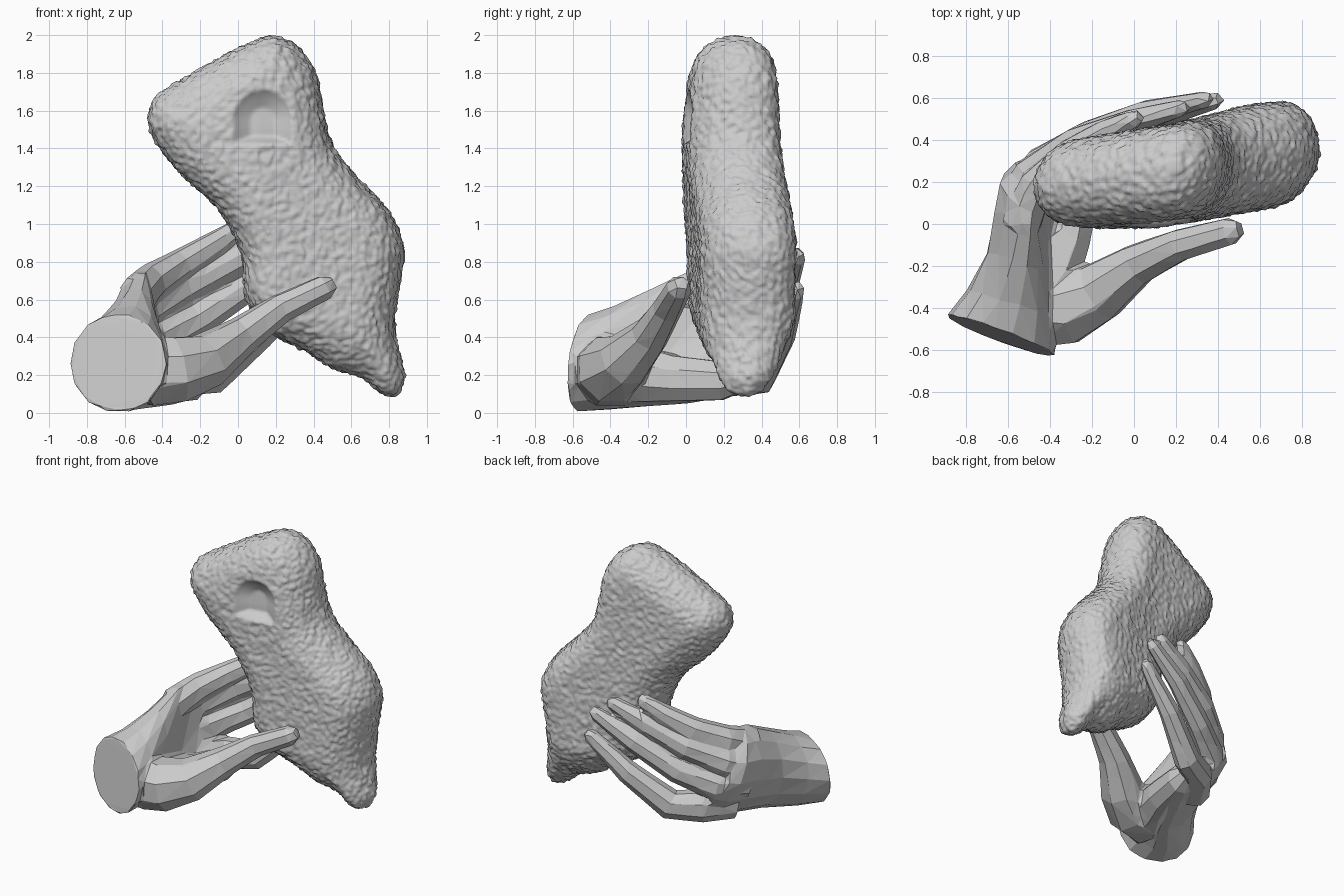
import bpy, bmesh, math
from mathutils import Vector, noise

if "Cube" in bpy.data.objects:
    bpy.data.objects.remove(bpy.data.objects["Cube"])


def new_object(name, bm):
    me = bpy.data.meshes.new(name)
    bm.to_mesh(me)
    bm.free()
    ob = bpy.data.objects.new(name, me)
    bpy.context.collection.objects.link(ob)
    return ob


def apply_all(ob):
    bpy.context.view_layer.objects.active = ob
    for m in list(ob.modifiers):
        bpy.ops.object.modifier_apply(modifier=m.name)


def loft(bm, rings):
    vs = [[bm.verts.new(p) for p in r] for r in rings]
    n = len(vs[0])
    faces = []
    for a, b in zip(vs, vs[1:]):
        for i in range(n):
            faces.append(bm.faces.new((a[i], a[(i + 1) % n], b[(i + 1) % n], b[i])))
    faces += [bm.faces.new(vs[0]), bm.faces.new(vs[-1])]
    bmesh.ops.recalc_face_normals(bm, faces=faces)


def digit(bm, path, radii, flat=1.0, sides=8):
    pts = [Vector(p) for p in path]
    # rounded fingertip
    end = (pts[-1] - pts[-2]).normalized()
    pts.append(pts[-1] + end * radii[-1] * 0.75)
    radii = list(radii) + [radii[-1] * 0.6]
    rings = []
    for i, p in enumerate(pts):
        t = (pts[min(i + 1, len(pts) - 1)] - pts[max(i - 1, 0)]).normalized()
        u = t.cross(Vector((0, 0, 1))).normalized()
        v = u.cross(t)
        ring = []
        for k in range(sides):
            a = 2 * math.pi * (k + 0.5) / sides
            ring.append(p + radii[i] * (u * math.cos(a) * flat + v * math.sin(a)))
        rings.append(ring)
    loft(bm, rings)


# Hand: palm sections as centre, thickness axis, width axis, bow
sections = [
    ((-.635, -.535, .262), (.26, -.095, 0), (0, .03, .262), (0, 0, 0)),
    ((-.59, -.40, .29), (.21, -.08, 0), (0, .03, .28), (0, 0, 0)),
    ((-.49, -.2, .345), (.15, -.06, 0), (-.05, .03, .32), (-.06, 0, 0)),
    ((-.42, .0, .395), (.12, -.04, 0), (-.09, 0, .355), (-.12, .03, 0)),
    ((-.40, .13, .42), (.10, -.06, 0), (-.12, -.07, .34), (-.12, .05, 0)),
    ((-.37, .20, .43), (.07, -.06, 0), (-.12, -.09, .30), (-.12, .04, 0)),
]
hand_bm = bmesh.new()
rings = []
for c, a, b, bow in sections:
    c, a, b, bow = map(Vector, (c, a, b, bow))
    rings.append([c + a * math.cos(t) + b * math.sin(t) + bow * math.cos(t) ** 2
                  for t in (2 * math.pi * k / 14 for k in range(14))])
loft(hand_bm, rings)

# little, ring, middle and index fingers, lower palm edge, thumb
digits = [
    ([(-.54, .0, .61), (-.46, .19, .69), (-.3, .34, .785), (-.13, .44, .885),
      (0, .50, .975)], (.12, .105, .088, .076, .055), .85),
    ([(-.56, .05, .5), (-.49, .24, .55), (-.28, .39, .665), (0, .49, .81),
      (.22, .55, .92)], (.13, .11, .092, .08, .055), .8),
    ([(-.54, .08, .36), (-.44, .285, .385), (-.22, .42, .49), (.06, .53, .67),
      (.33, .59, .83)], (.13, .115, .095, .08, .055), .8),
    ([(-.45, .1, .21), (-.33, .285, .2), (-.14, .39, .2), (.12, .515, .42),
      (.38, .585, .65)], (.14, .12, .11, .085, .055), .8),
    ([(-.42, -.3, .21), (-.31, -.05, .18), (-.25, .2, .17)], (.17, .13, .11), .9),
    ([(-.47, -.40, .22), (-.32, -.40, .23), (-.16, -.32, .28), (.02, -.19, .41),
      (.22, -.10, .55), (.46, -.035, .665)], (.2, .185, .15, .105, .082, .07), 1),
]
for path, radii, flat in digits:
    digit(hand_bm, path, radii, flat)
hand = new_object("hand", hand_bm)

# Fuse into one skin, then reduce to low-poly facets
m = hand.modifiers.new("fuse", 'REMESH')
m.mode, m.voxel_size = 'VOXEL', .014
m = hand.modifiers.new("soften", 'SMOOTH')
m.factor, m.iterations = .5, 3
apply_all(hand)
m = hand.modifiers.new("facets", 'DECIMATE')
m.ratio = 1000 / (2 * len(hand.data.polygons))
apply_all(hand)
for p in hand.data.polygons:
    p.use_smooth = False

# Textured slab: front outline (x, z)
outline = [(.2, 2.0), (.33, 1.93), (.42, 1.78), (.46, 1.57), (.51, 1.4), (.65, 1.23),
           (.8, 1.07), (.875, .9), (.87, .75), (.84, .56), (.84, .4), (.885, .2),
           (.86, .11), (.8, .08), (.73, .12), (.65, .19), (.5, .23), (.35, .33),
           (.2, .4), (.08, .53), (.03, .65), (.025, .8), (-.03, .95), (-.12, 1.09),
           (-.3, 1.26), (-.43, 1.42), (-.48, 1.55), (-.44, 1.67), (-.33, 1.75),
           (-.1, 1.88), (.08, 1.97)]
P = [Vector(p) for p in outline]
curve = []
for i in range(len(P)):
    a, b, c, d = (P[(i + k) % len(P)] for k in (-1, 0, 1, 2))
    for t in (0, .33, .67):
        curve.append(.5 * (2 * b + (c - a) * t + (2 * a - 5 * b + 4 * c - d) * t * t
                           + (3 * b - a - 3 * c + d) * t ** 3))
segs = list(zip(curve, curve[1:] + curve[:1]))


def probe(p):
    best, near, inside = 9, None, False
    for a, b in segs:
        ab = b - a
        q = a + ab * max(0, min(1, (p - a).dot(ab) / ab.dot(ab)))
        dist = (p - q).length
        if dist < best:
            best, near = dist, q
        if (a.y > p.y) != (b.y > p.y) and p.x < a.x + (p.y - a.y) * ab.x / ab.y:
            inside = not inside
    return best, near, inside


def body(x, z):
    """Mid-plane y and half thickness of the slab"""
    front = -.015 + .17 * max(0, x - .1) + .1 * max(0, z - 1.5)
    back = .445 + .15 * x + .035 * max(0, min(1, (x - .2) * 3))
    f = min(1, .6 + (z - .08))
    return (front + back) / 2 - .12 * (1 - f), (back - front) / 2 * f


# Domed front and back sheets over the outline
STEP, NX, NZ = .025, 58, 81
bm = bmesh.new()
info = {(i, j): probe(Vector((-.5031 + i * STEP, .0517 + j * STEP)))
        for i in range(NX) for j in range(NZ)}
for side in (-1, 1):
    verts = {}
    for i in range(NX - 1):
        for j in range(NZ - 1):
            keys = [(i, j), (i + 1, j), (i + 1, j + 1), (i, j + 1)]
            if not any(info[k][2] for k in keys):
                continue
            for k in keys:
                if k in verts:
                    continue
                dist, near, inside = info[k]
                x, z = -.5031 + k[0] * STEP, .0517 + k[1] * STEP
                if not inside:
                    x, z, dist = near.x, near.y, 0
                mid, thick = body(x, z)
                t = 1 - min(dist / .22, 1)
                h = thick * (1 - t ** 2.1) ** (1 / 2.1)
                verts[k] = bm.verts.new((x, mid + side * h, z))
            bm.faces.new([verts[k] for k in keys])
bmesh.ops.remove_doubles(bm, verts=bm.verts, dist=1e-4)
bmesh.ops.recalc_face_normals(bm, faces=bm.faces)
slab = new_object("textured_slab", bm)
m = slab.modifiers.new("even_mesh", 'REMESH')
m.mode, m.voxel_size = 'VOXEL', .014
m = slab.modifiers.new("soften", 'SMOOTH')
m.factor, m.iterations = .5, 6
apply_all(slab)

# Knitted bumps, and the arched dent in the front
normals = [v.normal.copy() for v in slab.data.vertices]
for v, n in zip(slab.data.vertices, normals):
    x, y, z = v.co
    dent = 0
    if n.y < -.3 and y < body(x, z)[0]:
        r = math.hypot((x - .13) / .155, max(0, z - 1.55) / .16)
        if z > 1.43 and r < 1:
            dent = min(1, (1 - r) / .6, (z - 1.425) / .04)
    if dent > 0:
        v.co.y += .07 * dent ** .8
    else:
        q = Vector((x + z * .4, y, z - x * .4)) * 36
        v.co += n * (.014 * noise.noise(q))
for p in slab.data.polygons:
    p.use_smooth = True
